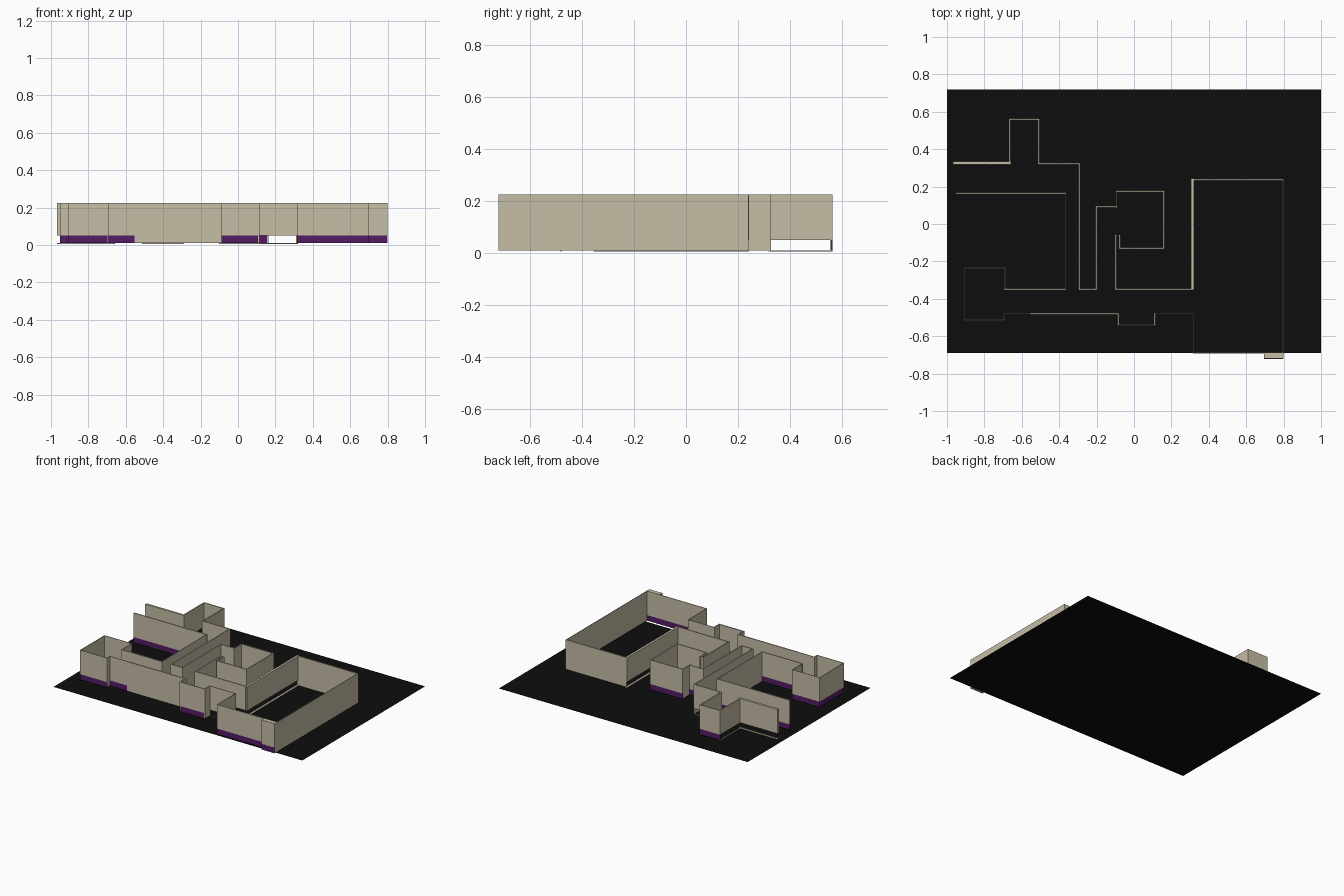
import bpy, bmesh
from mathutils import Vector

if "Cube" in bpy.data.objects:
    bpy.data.objects.remove(bpy.data.objects["Cube"])

def material(name, rgb):
    m = bpy.data.materials.new(name)
    m.diffuse_color = (*rgb, 1)
    m.use_nodes = True
    m.node_tree.nodes["Principled BSDF"].inputs["Base Color"].default_value = m.diffuse_color
    return m

TAN = material("tan plaster", (0.56, 0.51, 0.38))
PURPLE = material("purple skirting", (0.09, 0.012, 0.13))
BLACK = material("black floor", (0.004, 0.004, 0.004))
BASE, SPLIT, TOP = 0.01, 0.05, 0.225   # heights of wall foot, band and top

def add_box(bm, x0, x1, y0, y1, z0, z1, mat=0):
    v = [bm.verts.new((x, y, z)) for z in (z0, z1)
         for x, y in ((x0, y0), (x1, y0), (x1, y1), (x0, y1))]
    quads = [(3, 2, 1, 0), (4, 5, 6, 7)] + [
        (i, (i + 1) % 4, (i + 1) % 4 + 4, i + 4) for i in range(4)]
    for q in quads:
        bm.faces.new([v[i] for i in q]).material_index = mat

def finish(name, bm, mats):
    me = bpy.data.meshes.new(name)
    bm.to_mesh(me)
    bm.free()
    ob = bpy.data.objects.new(name, me)
    for m in mats:
        me.materials.append(m)
    bpy.context.collection.objects.link(ob)

def wall_run(name, start, steps):
    """Axis-aligned walls; each step is (x, y, thickness, low part).
    Low part: t = tan to the floor, p = purple band, g = open gap over a sill."""
    bm = bmesh.new()
    a = Vector(start)
    for x, y, t, low in steps:
        b = Vector((x, y))
        h = t / 2
        r = (min(a.x, b.x) - h, max(a.x, b.x) + h,
             min(a.y, b.y) - h, max(a.y, b.y) + h)
        add_box(bm, *r, BASE if low == 't' else SPLIT, TOP)
        if low == 'p':
            add_box(bm, *r, BASE, SPLIT, 1)
        elif low == 'g':
            add_box(bm, *r, 0.006, BASE)
        a = b
    finish(name, bm, [TAN, PURPLE])

S, M, L = 0.004, 0.008, 0.016

# floor sheet
bm = bmesh.new()
bm.faces.new([bm.verts.new(p) for p in
              ((-1, -.69, 0), (1, -.69, 0), (1, .72, 0), (-1, .72, 0))])
finish("floor", bm, [BLACK])

# upper corridor with the square alcove
wall_run("north_corridor_wall", (-.96, .325), [
    (-.665, .325, L, 'g'), (-.665, .56, M, 'g'), (-.508, .56, M, 'p'),
    (-.508, .322, M, 'g'), (-.292, .322, M, 'g'), (-.292, -.35, M, 't'),
    (-.203, -.35, M, 'p'), (-.203, .093, M, 't'), (-.097, .093, M, 'p')])

# small middle room
wall_run("middle_room_wall", (-.095, .085), [
    (-.093, .175, S, 't'), (.16, .175, M, 'p'), (.16, -.13, M, 't'),
    (-.075, -.13, M, 'p'), (-.075, -.06, M, 't'), (-.098, -.06, S, 'p'),
    (-.098, -.35, M, 't'), (.306, -.35, M, 'g')])

# large east room
wall_run("east_room_wall", (.313, -.345), [
    (.313, .235, L, 'g'), (.797, .238, S, 't'), (.797, -.69, S, 't'),
    (.317, -.69, S, 'p'), (.317, -.48, S, 't'), (.11, -.48, S, 'g')])

# south corridor with its front recess
wall_run("south_corridor_wall", (.11, -.48), [
    (.11, -.54, M, 't'), (-.085, -.54, M, 'p'), (-.085, -.48, M, 't'),
    (-.55, -.48, M, 't'), (-.695, -.48, S, 'p')])

# south-west room and west corridor
wall_run("west_room_wall", (-.695, -.48), [
    (-.695, -.513, S, 't'), (-.908, -.513, S, 'p'), (-.908, -.235, S, 'p'),
    (-.69, -.235, S, 'p'), (-.69, -.35, S, 't'), (-.367, -.35, M, 'p'),
    (-.367, .165, S, 't'), (-.948, .165, M, 'p')])

# corner block at the front edge
bm = bmesh.new()
add_box(bm, .695, .799, -.72, -.692, BASE, TOP)
add_box(bm, .695, .797, -.7205, -.719, BASE, SPLIT, 1)
finish("corner_block", bm, [TAN, PURPLE])
